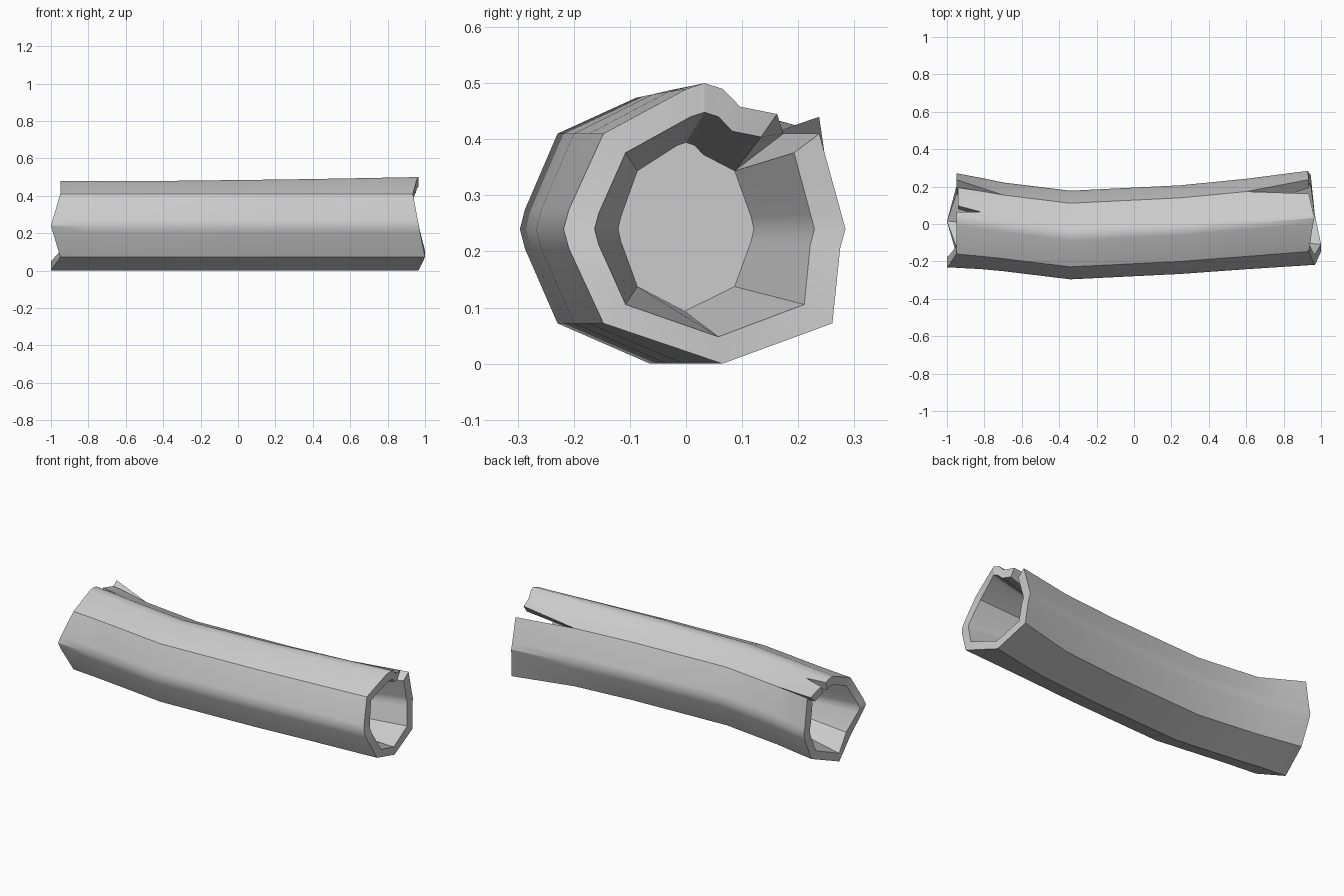
import bpy, bmesh

cube = bpy.data.objects.get("Cube")
if cube:
    bpy.data.objects.remove(cube)

MID_Z = 0.24
# Cross-section: top, down the front, bottom, up the back, split edges, back to top
SECTION = [(0, .24), (-.03, .234), (-.17, .17), (-.228, .035), (-.237, 0), (-.228, -.035),
           (-.17, -.168), (-.005, -.24), (.17, -.168), (.228, -.035), (.237, 0), (.228, .035),
           (.17, .17), (.17, .17), (.06, .218), (.06, .218), (.03, .234)]
COUNT = len(SECTION)
BACK, FLAP, FLAP_INNER, CROWN = 12, 13, 14, 15
SPLITS = {BACK: FLAP, FLAP_INNER: CROWN}

# Ragged end offsets along the log, one per section point
RIGHT_X = [.965, .957, .935, .96, .967, .973, 1, .965, .945, .935, .93,
           .93, .935, .935, .95, .95, .957]
LEFT_X = [-.95, -.95, -.95, -.99, -1, -.99, -.95, -1, -.95, -.95, -.95,
          -.95, -.95, -.94, -.94, -.95, -.95]

right_shape = {0: (0, .26), 1: (-.03, .25), 7: (.03, -.24), 8: (.215, -.168),
               BACK: (.193, .17), FLAP: (.122, .205), 16: (.03, .25)}
left_shape = {BACK: (.205, .2), FLAP: (.165, .185), FLAP_INNER: (.073, .212),
              CROWN: (.042, .226)}
left_mid_shape = {BACK: (.185, .185), FLAP: (.168, .178)}

# Stations: x positions, centre y, width factor, shape changes, hollow scale (y, z) or None
STATIONS = [
    (LEFT_X, .02, 1.06, left_shape, (.78, .8)),
    ([-.82] * COUNT, .003, 1.03, left_mid_shape, (.64, .7)),
    ([-.7] * COUNT, -.015, 1, {}, (.5, .61)),
    ([-.34] * COUNT, -.059, 1, {}, None),
    ([.25] * COUNT, -.03, 1, {0: (0, .247), 1: (-.03, .24), 16: (.03, .24)}, None),
    ([.6] * COUNT, 0, 1.02, {0: (0, .253), 1: (-.03, .245), 16: (.03, .245)}, (.5, .61)),
    (RIGHT_X, .033, 1.06, right_shape, (.78, .8)),
]

bm = bmesh.new()
known = {}


def vert(co):
    key = tuple(round(c, 4) for c in co)
    if key not in known:
        known[key] = bm.verts.new(co)
    return known[key]


def face(points):
    unique = list(dict.fromkeys(points))
    if len(unique) > 2 and not bm.faces.get(unique):
        bm.faces.new(unique)


def ring(station, scale):
    xs, centre, width, changes, _ = station
    sy, sz = scale
    points = [changes.get(i, p) for i, p in enumerate(SECTION)]
    return [vert((x, centre + y * width * sy, MID_Z + z * sz))
            for x, (y, z) in zip(xs, points)]


outer = [ring(s, (1, 1)) for s in STATIONS]
inner = [ring(s, s[4]) if s[4] else None for s in STATIONS]


def split_at(i, k):
    return k in SPLITS and outer[i][k] is not outer[i][SPLITS[k]]


# Bark, hollow walls and the torn sides of each split
for i in range(len(STATIONS) - 1):
    j = i + 1
    for k in range(COUNT):
        n = (k + 1) % COUNT
        if split_at(i, k) or split_at(j, k):
            for e in (k, n):
                face([outer[i][e], outer[j][e], inner[j][e], inner[i][e]])
            continue
        face([outer[i][k], outer[j][k], outer[j][n], outer[i][n]])
        if inner[i] and inner[j]:
            face([inner[i][k], inner[i][n], inner[j][n], inner[j][k]])

# Ragged end rims
for i in (0, len(STATIONS) - 1):
    for k in range(COUNT):
        n = (k + 1) % COUNT
        if not split_at(i, k):
            face([outer[i][k], outer[i][n], inner[i][n], inner[i][k]])

# Walls closing each hollow
for i in (2, 5):
    face(inner[i])

bmesh.ops.recalc_face_normals(bm, faces=bm.faces)
mesh = bpy.data.meshes.new("hollow_log")
bm.to_mesh(mesh)
bm.free()
log = bpy.data.objects.new("hollow_log", mesh)
bpy.context.collection.objects.link(log)

# Single grey colour
grey = bpy.data.materials.new("pale_grey")
grey.use_nodes = True
colour = (.6, .6, .6, 1)
grey.diffuse_color = colour
grey.node_tree.nodes["Principled BSDF"].inputs["Base Color"].default_value = colour
mesh.materials.append(grey)

bpy.context.view_layer.objects.active = log
log.select_set(True)
bpy.ops.object.shade_smooth_by_angle(angle=0.5236)
